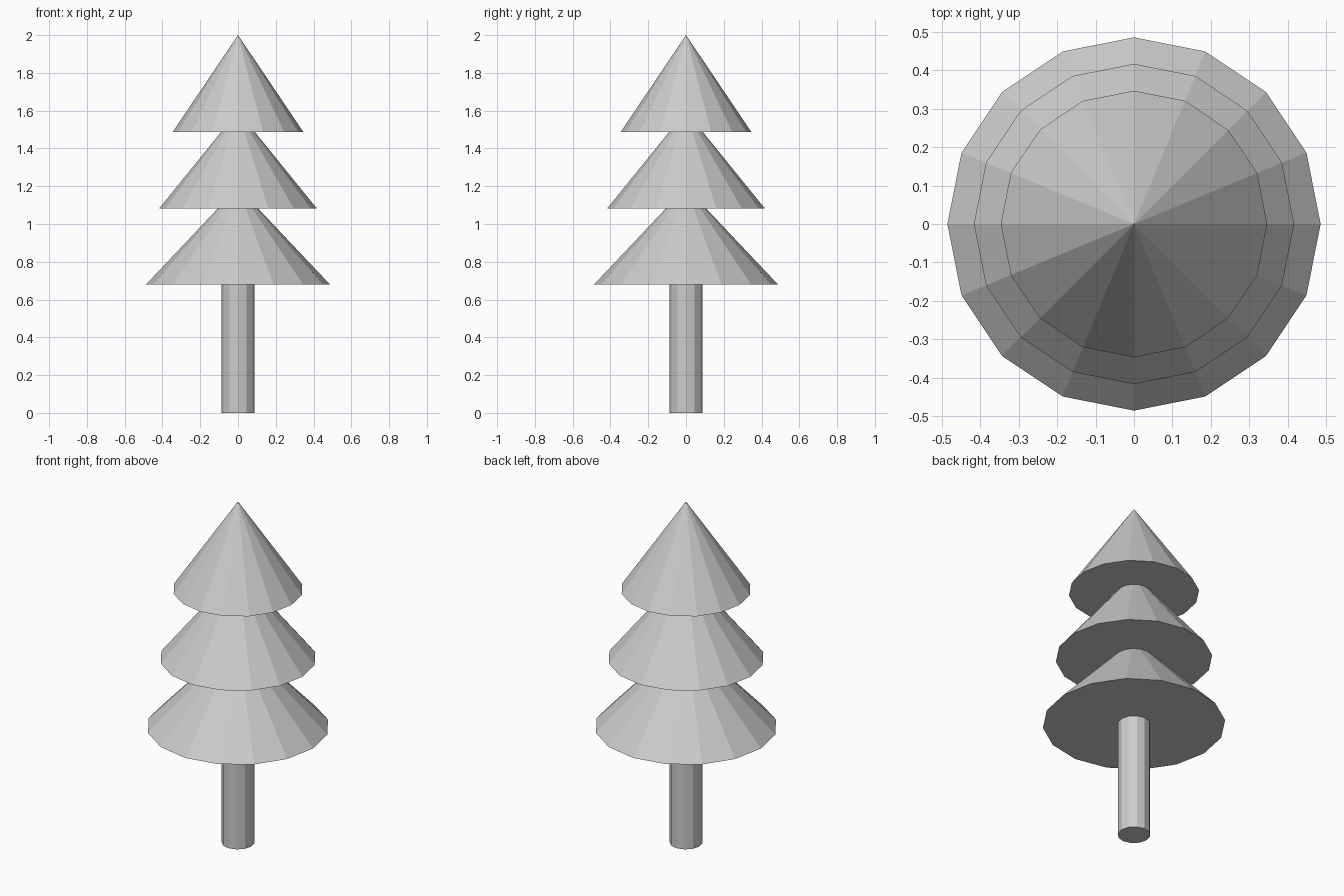
import bpy

if "Cube" in bpy.data.objects:
    bpy.data.objects.remove(bpy.data.objects["Cube"])


def cone(name, sides, r_bottom, r_top, z, height):
    """Flat-shaded, capped cone or cylinder standing at height z."""
    bpy.ops.mesh.primitive_cone_add(
        vertices=sides, radius1=r_bottom, radius2=r_top, depth=height,
        location=(0, 0, z + height / 2))
    bpy.context.object.name = name


# Trunk, reaching just inside the lowest tier
cone("trunk", 12, 0.0875, 0.0875, 0.0, 0.70)

# Three foliage tiers of equal height, shrinking upward
tier_height = 0.514
for name, radius, z in (("lower_foliage", 0.486, 0.681),
                        ("middle_foliage", 0.417, 1.083),
                        ("top_foliage", 0.347, 1.486)):
    cone(name, 16, radius, 0.0, z, tier_height)
